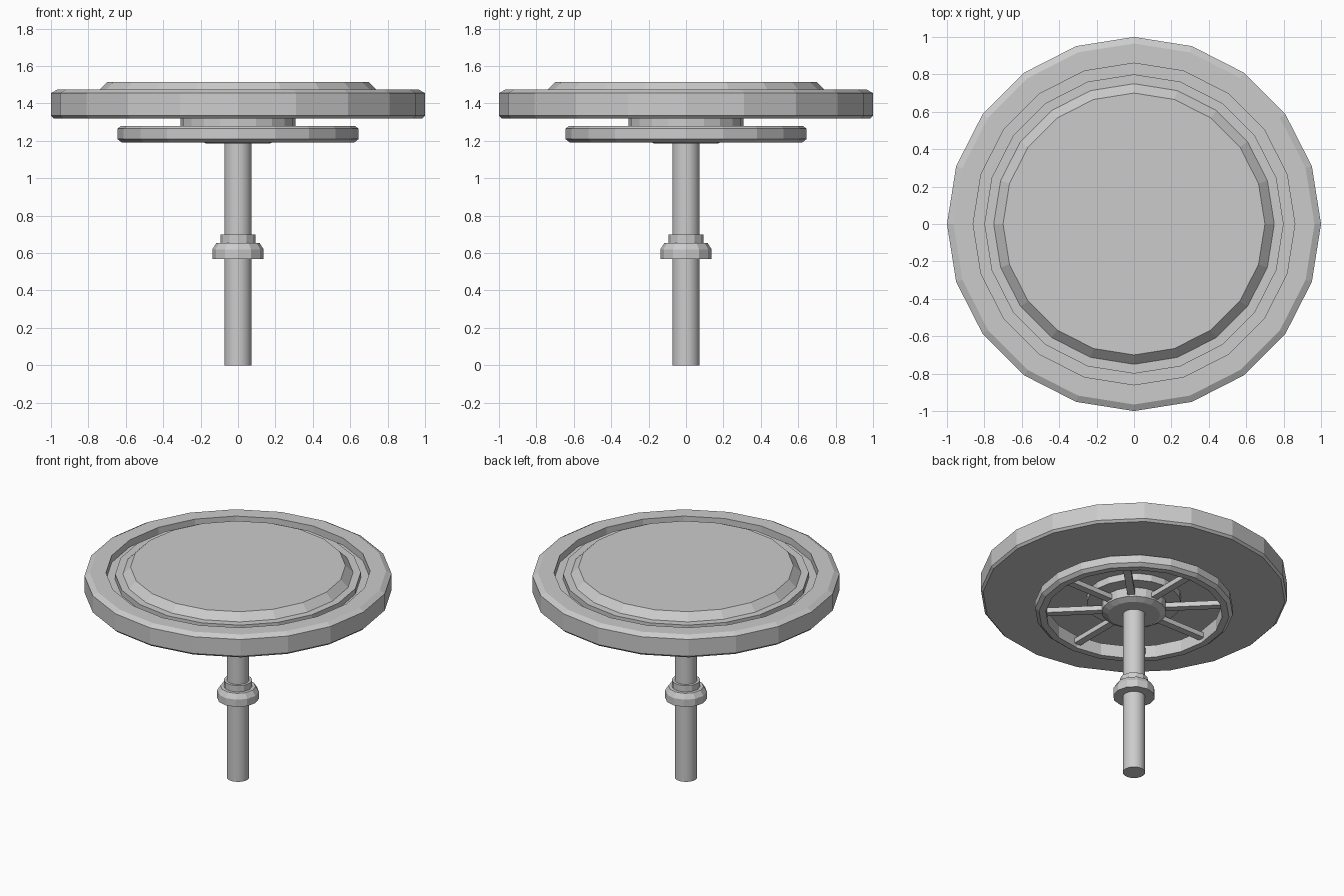
import bpy, bmesh
from math import cos, sin, pi
from mathutils import Matrix

if "Cube" in bpy.data.objects:
    bpy.data.objects.remove(bpy.data.objects["Cube"])


def lathe(name, profile, sides=20, closed=False):
    """Spin (radius, z) points about z; radius 0 makes a pole."""
    bm = bmesh.new()
    rings = []
    for r, z in profile:
        if r == 0:
            rings.append([bm.verts.new((0, 0, z))] * sides)
        else:
            rings.append([bm.verts.new((r * cos(2 * pi * i / sides), r * sin(2 * pi * i / sides), z))
                          for i in range(sides)])
    pairs = list(zip(rings, rings[1:]))
    if closed:
        pairs.append((rings[-1], rings[0]))
    for a, b in pairs:
        for i in range(sides):
            j = (i + 1) % sides
            quad = [a[i], a[j], b[j], b[i]]
            bm.faces.new(list(dict.fromkeys(quad)))
    return finish(name, bm)


def finish(name, bm):
    bmesh.ops.recalc_face_normals(bm, faces=bm.faces)
    mesh = bpy.data.meshes.new(name)
    bm.to_mesh(mesh)
    bm.free()
    obj = bpy.data.objects.new(name, mesh)
    bpy.context.collection.objects.link(obj)
    return obj


# Round top with a grooved rim and a raised centre
lathe("round_top", [(0, 1.32), (0.985, 1.32), (1.0, 1.335), (1.0, 1.455), (0.965, 1.475),
                    (0.86, 1.475), (0.86, 1.425), (0.80, 1.425), (0.80, 1.465),
                    (0.75, 1.465), (0.70, 1.515), (0, 1.515)])

# Collar and hub under the top
lathe("top_collar", [(0, 1.32), (0.308, 1.32), (0.308, 1.27), (0.25, 1.27), (0, 1.27)])
lathe("wheel_hub", [(0, 1.27), (0.21, 1.27), (0.21, 1.205), (0.17, 1.185), (0, 1.185)])

# Hand wheel rim
lathe("wheel_rim", [(0.575, 1.19), (0.62, 1.19), (0.645, 1.21), (0.645, 1.265),
                    (0.625, 1.28), (0.575, 1.28)], closed=True)

# Eight spokes
bm = bmesh.new()
for k in range(8):
    m = (Matrix.Rotation(k * pi / 4, 4, 'Z') @ Matrix.Translation((0.385, 0, 1.235))
         @ Matrix.Diagonal((0.40, 0.05, 0.035, 1)))
    bmesh.ops.create_cube(bm, size=1, matrix=m)
finish("wheel_spokes", bm)

# Post
post = lathe("post", [(0, 0), (0.073, 0), (0.073, 1.2), (0, 1.2)], 24)
bpy.context.view_layer.objects.active = post
post.select_set(True)
bpy.ops.object.shade_smooth_by_angle()

# Stepped collar on the post
lathe("post_collar", [(0.07, 0.568), (0.137, 0.568), (0.137, 0.62), (0.115, 0.655),
                      (0.093, 0.655), (0.093, 0.70), (0.07, 0.70)], 12, closed=True)
